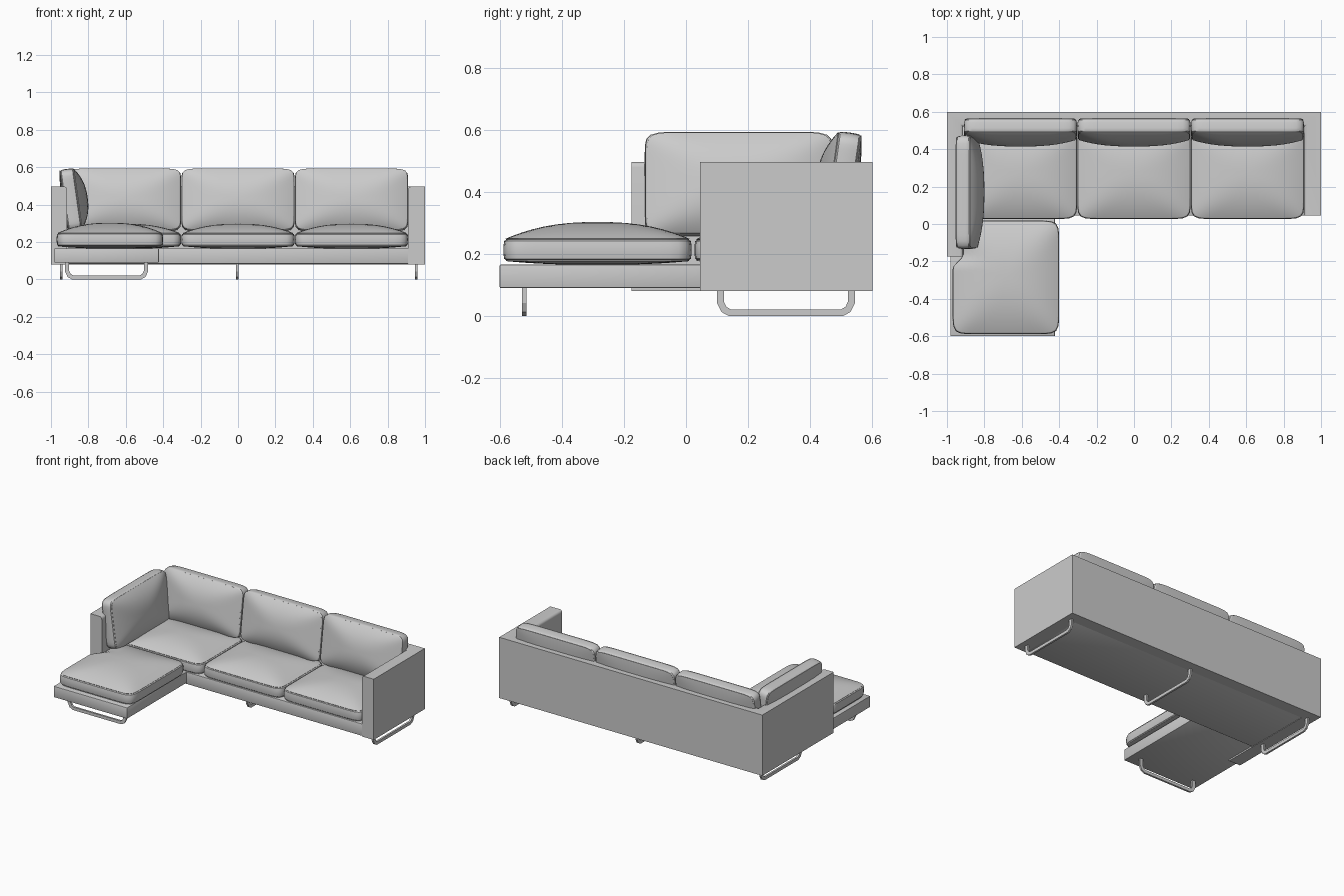
import bpy, bmesh, math
from mathutils import Matrix, Vector

if "Cube" in bpy.data.objects:
    bpy.data.objects.remove(bpy.data.objects["Cube"])


def finish(name, bm, smooth=False, matrix=None):
    bmesh.ops.recalc_face_normals(bm, faces=bm.faces)
    mesh = bpy.data.meshes.new(name)
    bm.to_mesh(mesh)
    bm.free()
    obj = bpy.data.objects.new(name, mesh)
    bpy.context.collection.objects.link(obj)
    if matrix:
        mesh.transform(matrix)
    if smooth:
        bpy.ops.object.select_all(action='DESELECT')
        obj.select_set(True)
        bpy.context.view_layer.objects.active = obj
        bpy.ops.object.shade_smooth_by_angle(angle=math.radians(40))
    return obj


def prism(outline, height):
    """Extrude a flat outline (3D points) along a vector."""
    bm = bmesh.new()
    face = bm.faces.new([bm.verts.new(p) for p in outline])
    res = bmesh.ops.extrude_face_region(bm, geom=[face])
    verts = [v for v in res['geom'] if isinstance(v, bmesh.types.BMVert)]
    bmesh.ops.translate(bm, verts=verts, vec=height)
    return bm


def box(name, x0, x1, y0, y1, z0, z1, bevel=0.004):
    bm = prism([(x0, y0, z0), (x1, y0, z0), (x1, y1, z0), (x0, y1, z0)], (0, 0, z1 - z0))
    bmesh.ops.bevel(bm, geom=bm.edges[:], offset=bevel, segments=2, affect='EDGES', profile=0.5)
    return finish(name, bm, True)


def cushion(name, w, d, band, crown, belly, matrix, warp=None):
    """Pillow: superellipse rings, a bulged side band between two seams."""
    n, steps, rings = 96, 10, []
    h = band / 2
    edge = 0.975
    for i in range(1, steps + 1):                      # underside
        s = math.sin(i / steps * math.pi / 2)
        rings.append((s * edge, -h - belly * (1 - s ** 2.4)))
    rings.append((edge - 0.006, -h + 0.003))           # lower seam groove
    for t in (-0.8, -0.4, 0, 0.4, 0.8):                # side band
        rings.append((edge + 0.025 * (1 - t * t) ** 0.5, t * h))
    rings.append((edge - 0.006, h - 0.003))            # upper seam groove
    for i in range(steps, 0, -1):                      # crown
        s = math.sin(i / steps * math.pi / 2)
        rings.append((s * edge, h + crown * (1 - s ** 2.4)))
    bm = bmesh.new()
    loops = []
    for s, z in rings:
        p = 2.5 + 9.5 * min(s / edge, 1) ** 3
        loop = []
        for k in range(n):
            c, q = math.cos(2 * math.pi * k / n), math.sin(2 * math.pi * k / n)
            r = s * (abs(c) ** p + abs(q) ** p) ** (-1 / p)
            loop.append(bm.verts.new((r * c * w / 2, r * q * d / 2, z)))
        loops.append(loop)
    for a, b in zip(loops, loops[1:]):
        for k in range(n):
            bm.faces.new((a[k], a[(k + 1) % n], b[(k + 1) % n], b[k]))
    for loop, z in ((loops[0], -h - belly), (loops[-1], h + crown)):
        tip = bm.verts.new((0, 0, z))
        for k in range(n):
            bm.faces.new((loop[k], loop[(k + 1) % n], tip))
    if warp:
        for v in bm.verts:
            warp(v.co)
    return finish(name, bm, True, matrix)


def sled_leg(name, center, half, along_x=False):
    """Flat bar bent into a sled runner."""
    right_out = [(half - 0.038, 0), (half - 0.014, 0.013), (half, 0.042), (half, 0.095)]
    right_in = [(half - 0.022, 0.095), (half - 0.022, 0.047), (half - 0.030, 0.030), (half - 0.045, 0.021)]
    right = right_out + right_in
    left = [(-u, z) for u, z in reversed(right)]
    t = 0.013
    bm = prism([(-t / 2, u, z) for u, z in right + left], (t, 0, 0))
    m = Matrix.Translation(center)
    if along_x:
        m = m @ Matrix.Rotation(math.pi / 2, 4, 'Z')
    return finish(name, bm, False, m)


# Outer shell: back panel with a short right arm and a long left arm
inner = [(0.91, 0.045), (0.91, 0.52), (-0.913, 0.52), (-0.913, -0.175)]
shell = inner + [(-1, -0.175), (-1, 0.6), (1, 0.6), (1, 0.045)]
bm = prism([(x, y, 0.08) for x, y in shell], (0, 0, 0.417))
edges = []
for e in bm.edges:
    a, b = e.verts
    mid = (a.co + b.co) / 2
    if min(a.co.z, b.co.z) > 0.4 and abs(mid.x) < 0.92 and 0 < mid.y < 0.55:
        edges.append(e)
bmesh.ops.bevel(bm, geom=edges, offset=0.018, segments=4, affect='EDGES', profile=0.5)
finish("back_and_arms", bm, True)

# Base platforms
box("main_base", -0.92, 0.92, 0.045, 0.53, 0.083, 0.166)
box("chaise_base", -0.982, -0.423, -0.6, 0.05, 0.09, 0.166)

# Seat cushions
for i, x in enumerate((-0.607, 0, 0.607)):
    cushion(f"seat_cushion_{i + 1}", 0.606, 0.49, 0.07, 0.05, 0.014,
            Matrix.Translation((x, 0.272, 0.213)))


# Chaise cushion, narrowed at the back to clear the left arm
def notch(co):
    t = min(max((co.y + 0.285 - 0.33) / 0.08, 0), 1)
    t = t * t * (3 - 2 * t)
    if co.x < 0:
        co.x *= 1 - 0.2 * t


cushion("chaise_cushion", 0.57, 0.607, 0.072, 0.054, 0.012,
        Matrix.Translation((-0.685, -0.285, 0.213)), notch)

# Back cushions, leaning back
lean = Matrix.Rotation(math.radians(82), 4, 'X')
for i, x in enumerate((-0.607, 0, 0.607)):
    cushion(f"back_cushion_{i + 1}", 0.606, 0.335, 0.076, 0.05, 0.012,
            Matrix.Translation((x, 0.505, 0.425)) @ lean)
cushion("side_cushion", 0.606, 0.335, 0.076, 0.052, 0.012,
        Matrix.Translation((-0.893, 0.17, 0.425)) @ Matrix.Rotation(math.pi / 2, 4, 'Z') @ lean)

# Sled legs
for name, x in (("left_leg", -0.945), ("middle_leg", -0.003), ("right_leg", 0.953)):
    sled_leg(name, (x, 0.322, 0), 0.222)
sled_leg("chaise_leg", (-0.703, -0.521, 0), 0.222, True)
